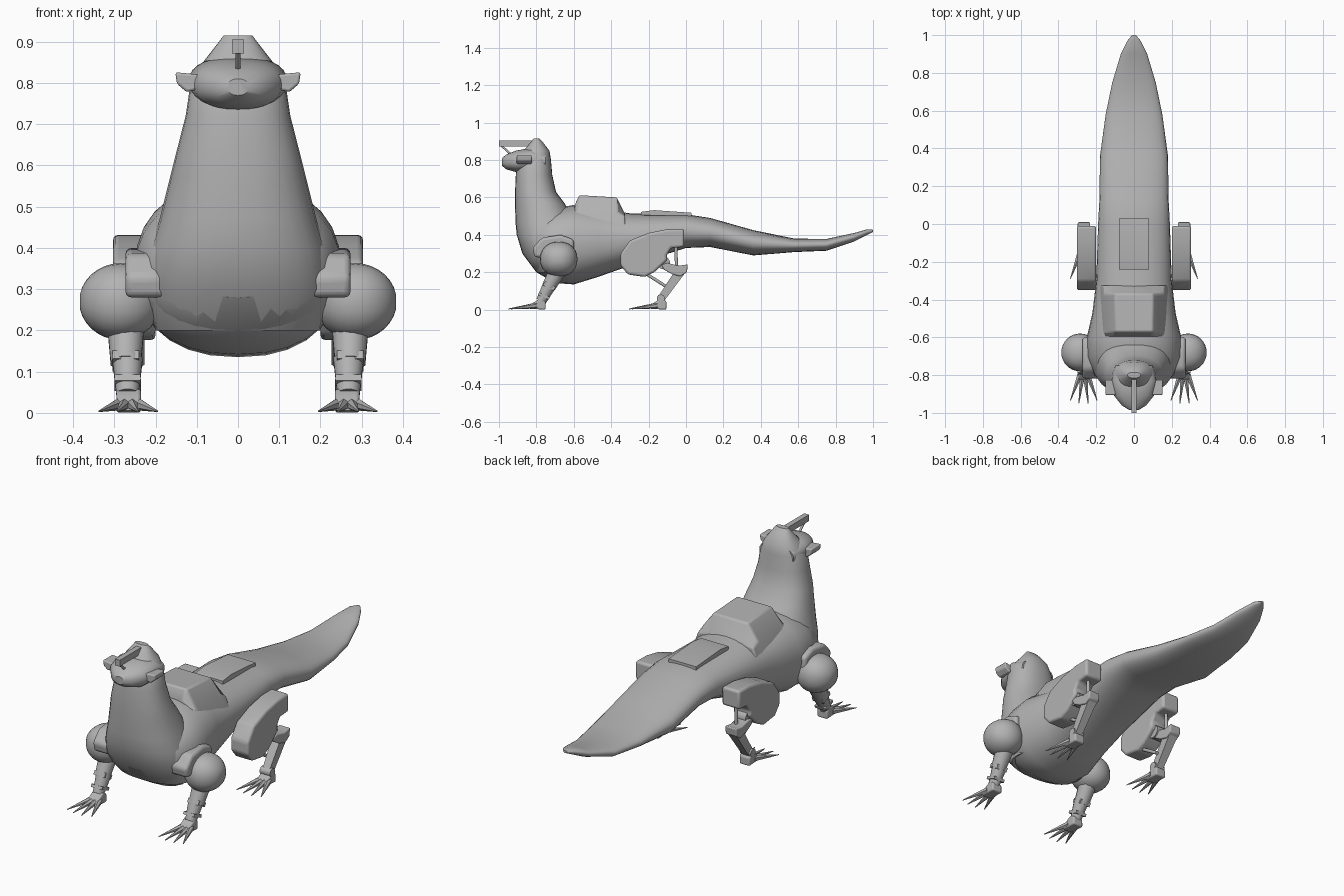
import bpy, bmesh, math
from mathutils import Vector

if "Cube" in bpy.data.objects:
    bpy.data.objects.remove(bpy.data.objects["Cube"])

GREY = bpy.data.materials.new("mid grey")
GREY.diffuse_color = (0.45, 0.45, 0.45, 1)
GREY.use_nodes = True
GREY.node_tree.nodes["Principled BSDF"].inputs["Base Color"].default_value = GREY.diffuse_color


def loft(name, rings, bevel=0.0, angle=35):
    """Skin a list of equal-length point rings and cap both ends."""
    bm = bmesh.new()
    vr = [[bm.verts.new(p) for p in r] for r in rings]
    n = len(vr[0])
    for a, b in zip(vr, vr[1:]):
        for i in range(n):
            j = (i + 1) % n
            bm.faces.new((a[i], a[j], b[j], b[i]))
    bm.faces.new(vr[0])
    bm.faces.new(vr[-1][::-1])
    bmesh.ops.recalc_face_normals(bm, faces=bm.faces)
    me = bpy.data.meshes.new(name)
    bm.to_mesh(me)
    bm.free()
    ob = bpy.data.objects.new(name, me)
    bpy.context.collection.objects.link(ob)
    me.materials.append(GREY)
    if bevel:
        m = ob.modifiers.new("bevel", 'BEVEL')
        m.width, m.segments = bevel, 3
    bpy.ops.object.select_all(action='DESELECT')
    ob.select_set(True)
    bpy.context.view_layer.objects.active = ob
    bpy.ops.object.shade_smooth_by_angle(angle=math.radians(angle))
    return ob


def oval(w, h, power=2.3, n=28):
    """Rounded outline with half sizes w and h."""
    pts = []
    for i in range(n):
        t = 2 * math.pi * i / n
        c, s = math.cos(t), math.sin(t)
        pts.append((w * math.copysign(abs(c) ** (2 / power), c),
                    h * math.copysign(abs(s) ** (2 / power), s)))
    return pts


def along_y(name, rows):
    """Rows of y, top z, bottom z, half width."""
    loft(name, [[(u, y, (t + b) / 2 + v) for u, v in oval(w, (t - b) / 2)]
                for y, t, b, w in rows])


def along_z(name, rows):
    """Rows of z, front y, back y, half width."""
    loft(name, [[(u, (f + b) / 2 + v, z) for u, v in oval(w, (b - f) / 2)]
                for z, f, b, w in rows])


def prism(name, x0, x1, profile, bevel=0.0):
    """Extrude a (y, z) profile from x0 to x1."""
    return loft(name, [[(x, y, z) for y, z in profile] for x in (x0, x1)], bevel)


def rod(name, p0, p1, r0, r1, n=8):
    """Tapered rod between two points."""
    p0, p1 = Vector(p0), Vector(p1)
    q = (p1 - p0).to_track_quat('Z', 'Y')
    ts = [2 * math.pi * (i + 0.5) / n for i in range(n)]
    return loft(name, [[p + q @ Vector((r * math.cos(t), r * math.sin(t), 0)) for t in ts]
                       for p, r in ((p0, r0), (p1, r1))], angle=50)


# Torso running into the broad flat tail
along_y("torso_and_tail", [
    (-.86, .45, .28, .12), (-.8, .5, .2, .21), (-.7, .54, .142, .25),
    (-.6, .56, .135, .25), (-.47, .54, .175, .22), (-.3, .515, .235, .2),
    (0, .51, .33, .19), (.13, .49, .335, .183), (.36, .425, .29, .18),
    (.58, .38, .308, .15), (.75, .378, .315, .115), (.9, .41, .365, .07),
    (.97, .43, .4, .035), (1, .427, .415, .01)])

# Chest, neck and crown
along_z("neck", [
    (.2, -.8, -.55, .2), (.3, -.875, -.55, .23), (.4, -.905, -.57, .212),
    (.47, -.912, -.59, .19), (.57, -.914, -.65, .165), (.63, -.914, -.695, .15),
    (.72, -.91, -.715, .127), (.8, -.9, -.722, .115), (.85, -.87, -.73, .085),
    (.895, -.83, -.765, .05), (.915, -.815, -.785, .035)])

# Snout
along_y("head", [
    (-.985, .81, .77, .025), (-.96, .83, .75, .065), (-.91, .85, .736, .105),
    (-.83, .865, .738, .12), (-.75, .84, .745, .1)])

# Crest bar and its strut
prism("crest_bar", -.014, .014, [(-1, .872), (-1, .905), (-.8, .905), (-.8, .872)])
rod("crest_strut", (0, -.985, .875), (0, -.925, .82), .006, .006)

# Raised block on the back and the low ridge behind it
loft("back_block", [[(-.19, y, .42), (-.16, y, min(.52, t - .01)), (-.1, y, t),
                     (.1, y, t), (.16, y, min(.52, t - .01)), (.19, y, .42)]
                    for y, t in ((-.595, .56), (-.57, .612), (-.37, .6), (-.325, .51))], .008)
prism("back_ridge", -.08, .08, [(-.24, .5), (-.24, .523), (-.17, .532), (.03, .518), (.03, .5)])


def foot(name, s, y, x=.265):
    """Small heel with four splayed claws, heel back at y."""
    prism(name + "_heel", s * (x - .03), s * (x + .03),
          [(y, .0), (y, .045), (y - .03, .06), (y - .07, .035), (y - .09, .005)], .008)
    for i, dx in enumerate((-.07, -.022, .027, .072)):
        length = .2 if abs(dx) < .05 else .185
        rod(f"{name}_claw_{i}", (s * (x + dx * .3), y - .05, .022),
            (s * (x + dx), y - length, .004), .016, .002, 6)


for s, side in ((-1, "left"), (1, "right")):
    # Ear
    loft(side + "_ear", [[(s * x, y, z) for x, z in
                          ((.09, .82), (.152, .826), (.148, .798), (.125, .778), (.09, .785))]
                         for y in (-.905, -.825)], .006)

    # Shoulder ball and plate
    rings = []
    for i in range(1, 16):
        a = math.pi * i / 16
        rings.append([(s * (.285 - .1 * math.cos(a)), -.68 + u * math.sin(a),
                       .27 + v * math.sin(a)) for u, v in oval(.1, .093, 2.2, 24)])
    loft(side + "_shoulder_ball", rings)
    prism(side + "_shoulder_plate", s * .17, s * .273,
          [(-.81, .28), (-.82, .33), (-.77, .385), (-.67, .4), (-.6, .375), (-.6, .28)], .015)

    # Front leg with cuffs
    rod(side + "_front_upper_leg", (s * .272, -.68, .22), (s * .272, -.735, .12), .047, .038, 12)
    rod(side + "_front_lower_leg", (s * .268, -.73, .13), (s * .268, -.775, .045), .038, .028, 12)
    rod(side + "_front_cuff", (s * .272, -.726, .136), (s * .272, -.737, .116), .045, .045, 4)
    rod(side + "_wrist_cuff", (s * .268, -.757, .08), (s * .268, -.763, .066), .045, .045, 4)
    foot(side + "_front_foot", s, -.75)

    # Rear thigh
    prism(side + "_thigh", s * .2, s * .303,
          [(-.35, .235), (-.35, .3), (-.3, .37), (-.2, .41), (-.1, .43), (-.01, .432),
           (-.01, .335), (-.08, .33), (-.105, .29), (-.1, .265), (-.17, .2),
           (-.22, .175), (-.31, .188)], .026)

    # Rear lower leg linkage
    rod(side + "_knee_ball", (s * .225, -.12, .25), (s * .285, -.12, .25), .035, .035, 12)
    rod(side + "_rear_rod", (s * .255, -.055, .35), (s * .255, -.05, .21), .009, .009)
    prism(side + "_hock", s * .232, s * .298,
          [(-.13, .24), (-.1, .25), (-.04, .235), (.01, .242), (.005, .2),
           (-.03, .178), (-.075, .19), (-.12, .215)], .006)
    rod(side + "_shank", (s * .265, -.03, .205), (s * .265, -.135, .055), .036, .028, 4)
    rod(side + "_rear_strut", (s * .235, -.21, .19), (s * .235, -.1, .12), .009, .009)
    rod(side + "_ankle", (s * .235, -.135, .06), (s * .295, -.135, .06), .022, .022, 10)
    foot(side + "_rear_foot", s, -.105)
